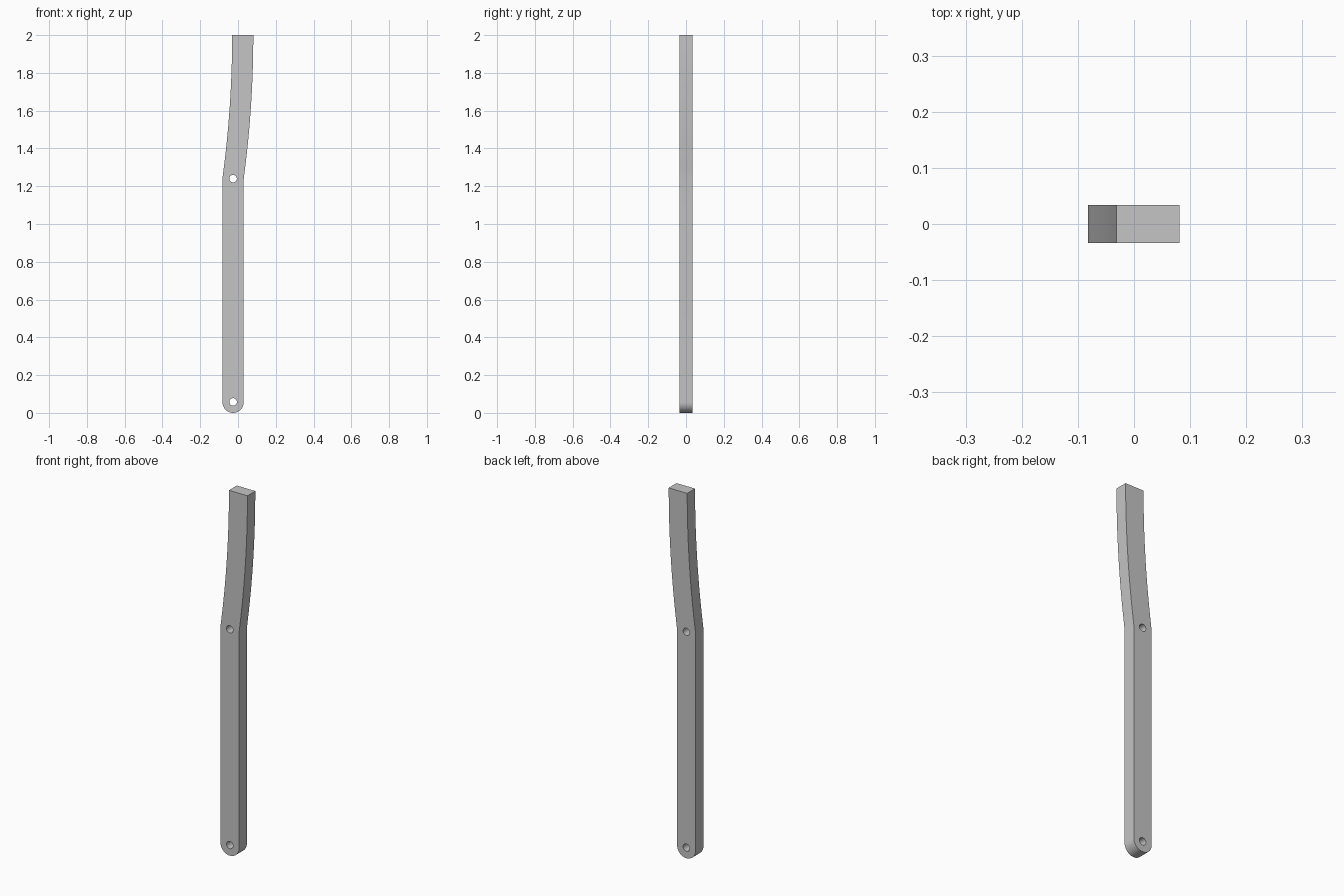
import bpy
import bmesh
from math import pi, sin, cos, sqrt

cube = bpy.data.objects.get("Cube")
if cube:
    bpy.data.objects.remove(cube, do_unlink=True)

HALF_WIDTH = 0.056
HALF_DEPTH = 0.034
AXIS_X = -0.026      # centre of the straight shank
KINK_Z = 1.24        # where the shank meets the curved part
TOP_Z = 2.0
TOP_X = 0.025        # centre of the top end
BEND_RADIUS = 5.66
HOLE_RADIUS = 0.02

grey = bpy.data.materials.new("grey")
grey.use_nodes = True
grey.diffuse_color = (0.56, 0.56, 0.56, 1)
grey.node_tree.nodes["Principled BSDF"].inputs["Base Color"].default_value = (0.56, 0.56, 0.56, 1)


def arc(cx, cz, r, start, end, steps):
    angles = [start + (end - start) * i / steps for i in range(steps + 1)]
    return [(cx + r * cos(a), cz + r * sin(a)) for a in angles]


def bent_edge(side, steps=16):
    """One edge of the curved part, from the kink up to the vertical top."""
    r = BEND_RADIUS + side * HALF_WIDTH
    start_z = KINK_Z - side * 0.004
    cx = TOP_X - BEND_RADIUS
    points = [(AXIS_X + side * HALF_WIDTH, start_z)]
    for i in range(1, steps + 1):
        z = start_z + (TOP_Z - start_z) * i / steps
        points.append((cx + sqrt(r * r - (TOP_Z - z) ** 2), z))
    return points


# Outline: rounded foot, right edge upwards, left edge downwards
foot = arc(AXIS_X, HALF_WIDTH, HALF_WIDTH, -pi, 0, 24)
outline = foot + bent_edge(1) + bent_edge(-1)[::-1]

# Two pin holes, one in the foot and one at the kink
holes = [arc(AXIS_X, z, HOLE_RADIUS, 0, 2 * pi, 24)[:-1] for z in (0.058, KINK_Z)]

# Filled and extruded profile
profile = bpy.data.curves.new("bent_bar", "CURVE")
profile.dimensions = "2D"
profile.fill_mode = "BOTH"
profile.extrude = HALF_DEPTH
for loop in [outline] + holes:
    spline = profile.splines.new("POLY")
    spline.points.add(len(loop) - 1)
    for point, (x, z) in zip(spline.points, loop):
        point.co = (x, z, 0, 1)
    spline.use_cyclic_u = True
profile.materials.append(grey)

bar = bpy.data.objects.new("bent_bar", profile)
bar.rotation_euler.x = pi / 2
bpy.context.collection.objects.link(bar)
bpy.ops.object.select_all(action="DESELECT")
bar.select_set(True)
bpy.context.view_layer.objects.active = bar
bpy.ops.object.convert(target="MESH")
bar = bpy.context.object
bpy.ops.object.transform_apply(location=False, rotation=True, scale=False)

# Weld the caps to the sides
bm = bmesh.new()
bm.from_mesh(bar.data)
bmesh.ops.remove_doubles(bm, verts=bm.verts, dist=0.0001)
bmesh.ops.recalc_face_normals(bm, faces=bm.faces)
bm.to_mesh(bar.data)
bm.free()
bpy.ops.object.shade_smooth_by_angle(angle=pi / 6)
